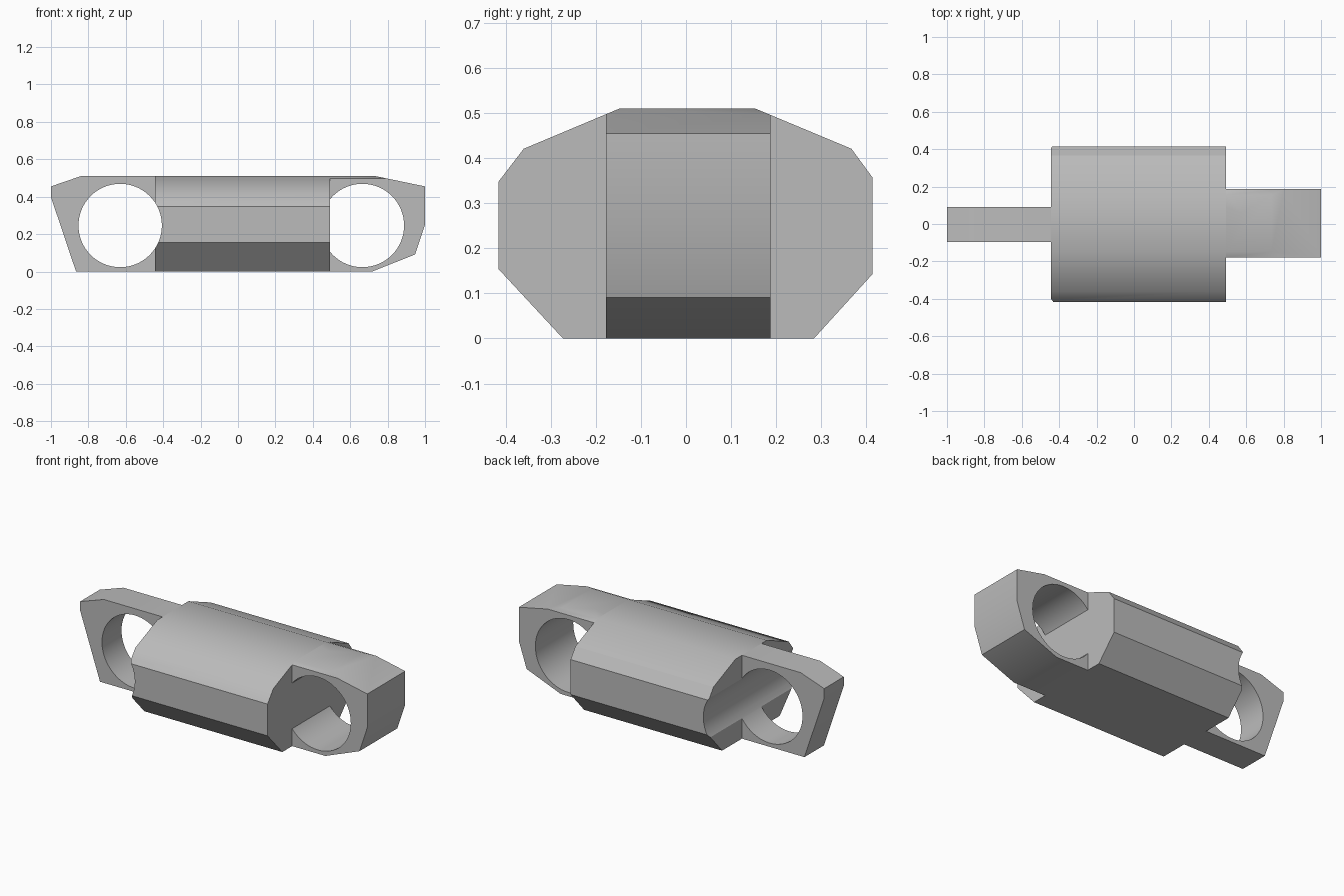
import bpy
import math
from mathutils import Vector

default = bpy.data.objects.get("Cube")
if default:
    bpy.data.objects.remove(default, do_unlink=True)

GREY = (0.5, 0.5, 0.5, 1.0)
metal = bpy.data.materials.new("plain grey")
metal.use_nodes = True
metal.diffuse_color = GREY
metal.node_tree.nodes["Principled BSDF"].inputs["Base Color"].default_value = GREY


def prism(name, outline, axis, start, end):
    """Extrude a closed outline along x (yz outline) or y (xz outline)."""
    def place(p, d):
        return (d, p[0], p[1]) if axis == "x" else (p[0], d, p[1])

    n = len(outline)
    verts = [place(p, d) for d in (start, end) for p in outline]
    faces = [tuple(range(n)), tuple(range(n, 2 * n))]
    faces += [(i, (i + 1) % n, n + (i + 1) % n, n + i) for i in range(n)]
    mesh = bpy.data.meshes.new(name)
    mesh.from_pydata(verts, [], faces)
    obj = bpy.data.objects.new(name, mesh)
    bpy.context.collection.objects.link(obj)
    mesh.materials.append(metal)
    # make every face point outwards
    bpy.context.view_layer.objects.active = obj
    bpy.ops.object.select_all(action="DESELECT")
    obj.select_set(True)
    bpy.ops.object.mode_set(mode="EDIT")
    bpy.ops.mesh.select_all(action="SELECT")
    bpy.ops.mesh.normals_make_consistent(inside=False)
    bpy.ops.object.mode_set(mode="OBJECT")
    return obj


def combine(target, tool, operation):
    """Apply a boolean, then discard the tool."""
    mod = target.modifiers.new("cut", "BOOLEAN")
    mod.operation = operation
    mod.solver = "EXACT"
    mod.object = tool
    bpy.context.view_layer.objects.active = target
    bpy.ops.object.modifier_apply(modifier=mod.name)
    bpy.data.objects.remove(tool, do_unlink=True)


def pin(x):
    """Round pin-hole cutter running front to back."""
    r, n = 0.223, 64
    ring = [(x + r * math.cos(math.tau * i / n), 0.246 + r * math.sin(math.tau * i / n))
            for i in range(n)]
    return prism("pin_cutter", ring, "y", -0.6, 0.6)


# Faceted cross-section of the link body
section = [(-0.273, 0), (0.284, 0), (0.414, 0.143), (0.414, 0.357), (0.367, 0.421),
           (0.154, 0.51), (-0.148, 0.51), (-0.36, 0.421), (-0.416, 0.348), (-0.416, 0.154)]
LEFT_X, RIGHT_X = -0.443, 0.491
PIN_A, PIN_B = -0.63, 0.665

# Body, with the first pin hole biting into its end
body = prism("link_body", section, "x", LEFT_X, RIGHT_X)
combine(body, pin(PIN_A), "DIFFERENCE")

# Narrow lug with raked end
narrow = prism("narrow_lug", [(LEFT_X, 0), (LEFT_X, 0.51), (-0.84, 0.51), (-1, 0.455),
                              (-1, 0.398), (-0.866, 0)], "y", -0.097, 0.092)
combine(narrow, pin(PIN_A), "DIFFERENCE")

# Wide lug with faceted end, trimmed to the body section
wide = prism("wide_lug", [(RIGHT_X, 0), (0.717, 0), (0.947, 0.091), (1, 0.25),
                          (1, 0.455), (0.735, 0.51), (RIGHT_X, 0.51)], "y", -0.178, 0.188)
combine(wide, prism("trim", [(y, z if z > 0 else -0.1) for y, z in section],
                    "x", 0.3, 1.2), "INTERSECT")
combine(wide, pin(PIN_B), "DIFFERENCE")

# Smooth the bores and shallow facets, keep hard corners
for obj in (body, narrow, wide):
    bpy.ops.object.select_all(action="DESELECT")
    obj.select_set(True)
    bpy.context.view_layer.objects.active = obj
    bpy.ops.object.shade_smooth_by_angle(angle=math.radians(30))
